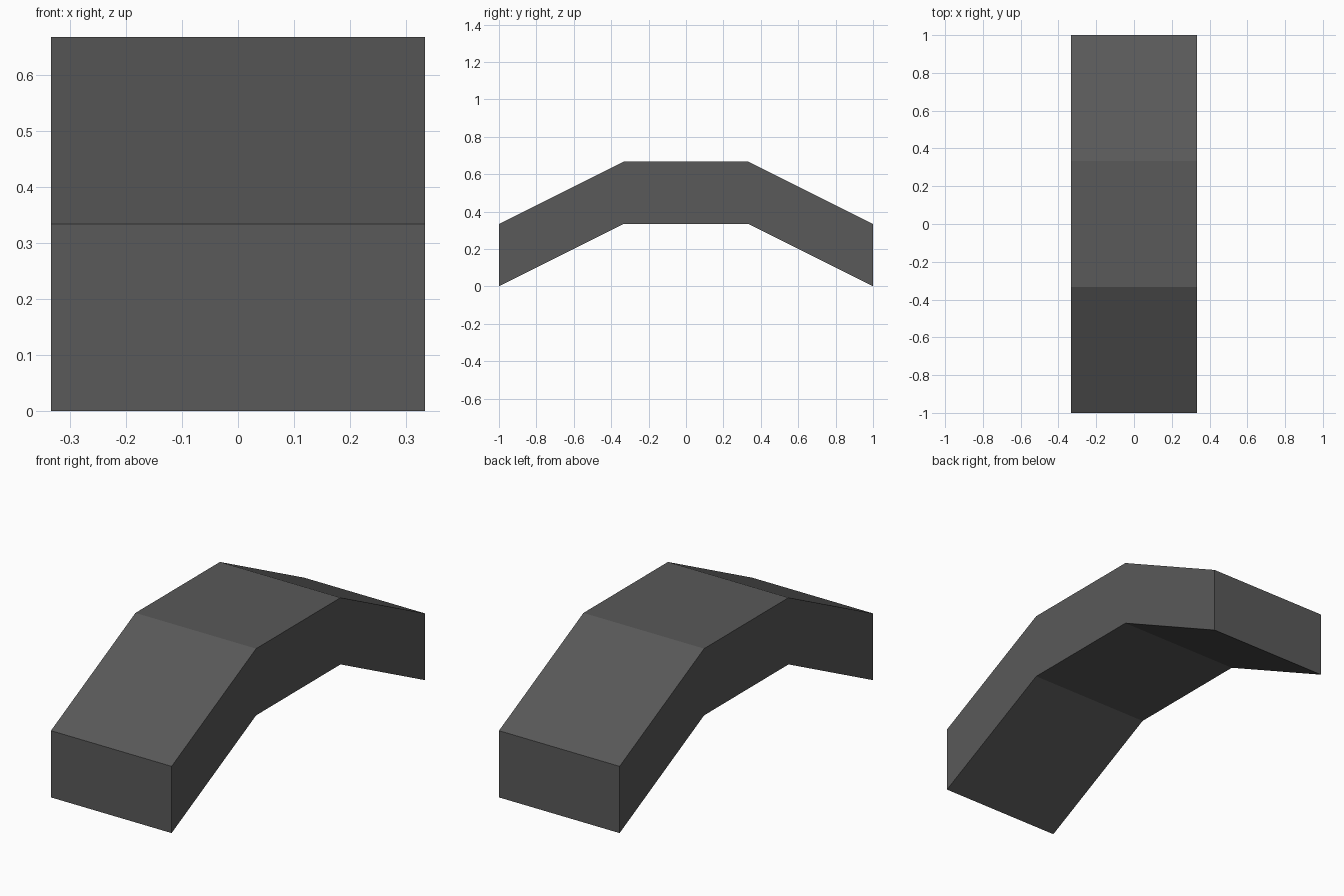
import bpy
import bmesh

if "Cube" in bpy.data.objects:
    bpy.data.objects.remove(bpy.data.objects["Cube"])

T = 1 / 3  # thickness, half width and step of the arch

# Dark grey material
grey = bpy.data.materials.new("dark_grey")
grey.diffuse_color = (0.1, 0.1, 0.1, 1)
grey.use_nodes = True
grey.node_tree.nodes["Principled BSDF"].inputs["Base Color"].default_value = grey.diffuse_color

# Arch side profile in y/z: lower line, then the same line raised by T
lower = [(-1, 0), (-T, T), (T, T), (1, 0)]

# Bent beam: three box segments sharing their joints
bm = bmesh.new()
rings = [[bm.verts.new((x, y, z + dz)) for x, dz in ((-T, 0), (T, 0), (T, T), (-T, T))]
         for y, z in lower]
for a, b in zip(rings, rings[1:]):
    for i in range(4):
        j = (i + 1) % 4
        bm.faces.new((a[i], a[j], b[j], b[i]))

# End caps
bm.faces.new(rings[0])
bm.faces.new(rings[-1])
bmesh.ops.recalc_face_normals(bm, faces=bm.faces)

mesh = bpy.data.meshes.new("arch_beam")
bm.to_mesh(mesh)
bm.free()
mesh.materials.append(grey)
bpy.context.collection.objects.link(bpy.data.objects.new("arch_beam", mesh))
